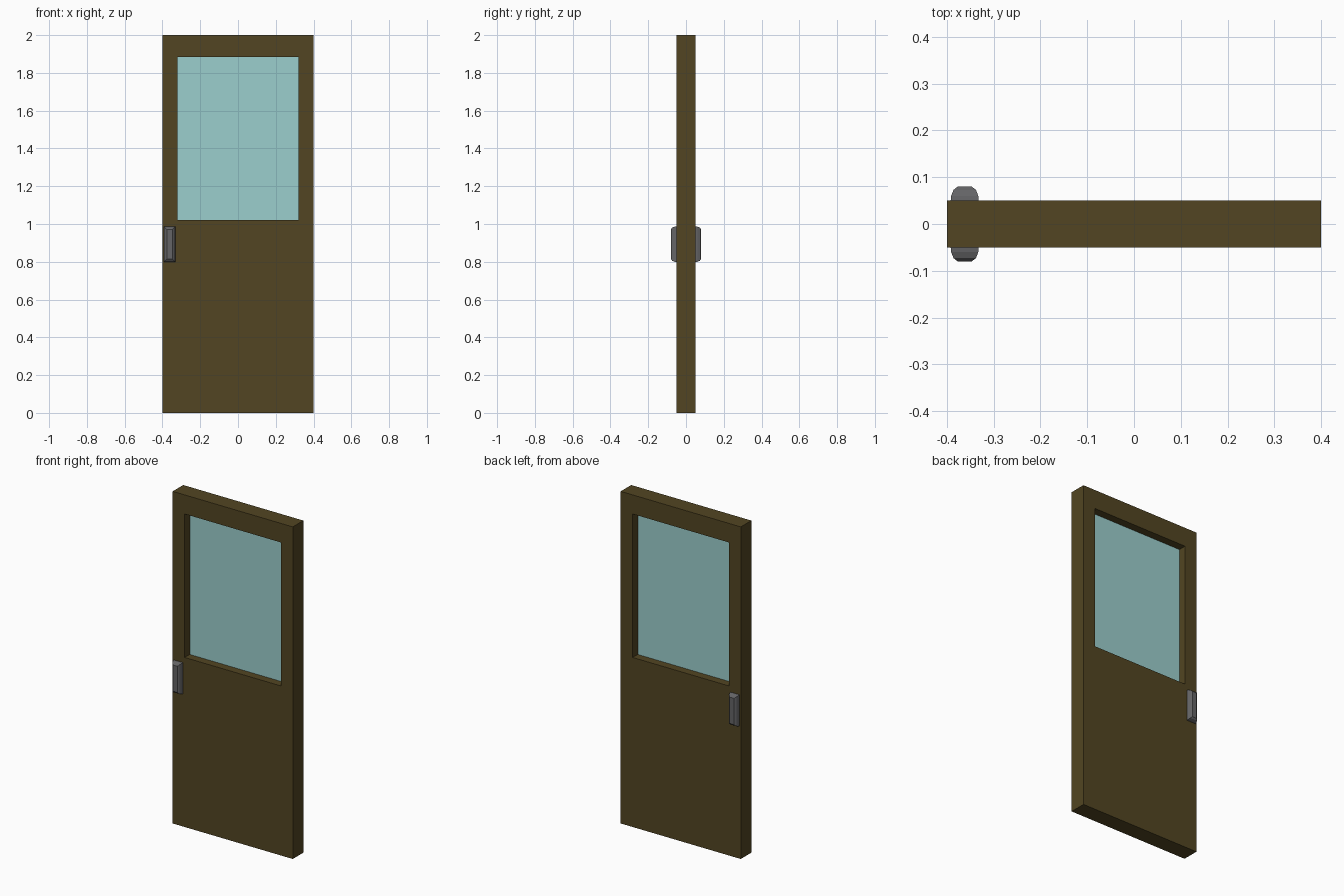
import bpy
import bmesh
from mathutils import Vector

cube = bpy.data.objects.get("Cube")
if cube:
    bpy.data.objects.remove(cube, do_unlink=True)


def material(name, rgb):
    mat = bpy.data.materials.new(name)
    mat.use_nodes = True
    color = (*rgb, 1)
    mat.diffuse_color = color
    mat.node_tree.nodes["Principled BSDF"].inputs["Base Color"].default_value = color
    return mat


def add_object(name, bm, mat):
    bmesh.ops.recalc_face_normals(bm, faces=bm.faces)
    mesh = bpy.data.meshes.new(name)
    bm.to_mesh(mesh)
    bm.free()
    mesh.materials.append(mat)
    obj = bpy.data.objects.new(name, mesh)
    bpy.context.collection.objects.link(obj)
    return obj


def rectangle(bm, x, z, half_x, half_z, y):
    corners = ((-1, -1), (1, -1), (1, 1), (-1, 1))
    return [bm.verts.new((x + i * half_x, y, z + j * half_z)) for i, j in corners]


def bridge(bm, a, b):
    for i in range(len(a)):
        j = (i + 1) % len(a)
        bm.faces.new((a[i], a[j], b[j], b[i]))


wood = material("dark brown wood", (0.085, 0.06, 0.016))
glass = material("pale teal glass", (0.33, 0.62, 0.61))
metal = material("grey metal", (0.13, 0.13, 0.135))

HALF_DEPTH = 0.05
WINDOW = dict(x=0, z=1.453, half_x=0.32, half_z=0.432)

# Door slab with a window opening right through it
bm = bmesh.new()
outer, inner = [], []
for y in (-HALF_DEPTH, HALF_DEPTH):
    outer.append(rectangle(bm, 0, 1, 0.4, 1, y))
    inner.append(rectangle(bm, y=y, **WINDOW))
    bridge(bm, outer[-1], inner[-1])
bridge(bm, *outer)
bridge(bm, *inner)
add_object("door_panel", bm, wood)

# Thin pane in the middle of the opening
bm = bmesh.new()
pane = [rectangle(bm, y=y, **WINDOW) for y in (-0.002, 0.002)]
bridge(bm, *pane)
for ring in pane:
    bm.faces.new(ring)
add_object("window_pane", bm, glass)

# Chamfered handle on each side: (distance from centre, inset)
PROFILE = ((HALF_DEPTH, 0), (0.06, 0.001), (0.073, 0.006), (0.08, 0.015))
for name, side in (("front_handle", -1), ("back_handle", 1)):
    bm = bmesh.new()
    rings = [rectangle(bm, -0.362, 0.893, 0.03 - inset, 0.094 - inset, side * y)
             for y, inset in PROFILE]
    for a, b in zip(rings, rings[1:]):
        bridge(bm, a, b)
    bm.faces.new(rings[0])
    bm.faces.new(rings[-1])
    add_object(name, bm, metal)
